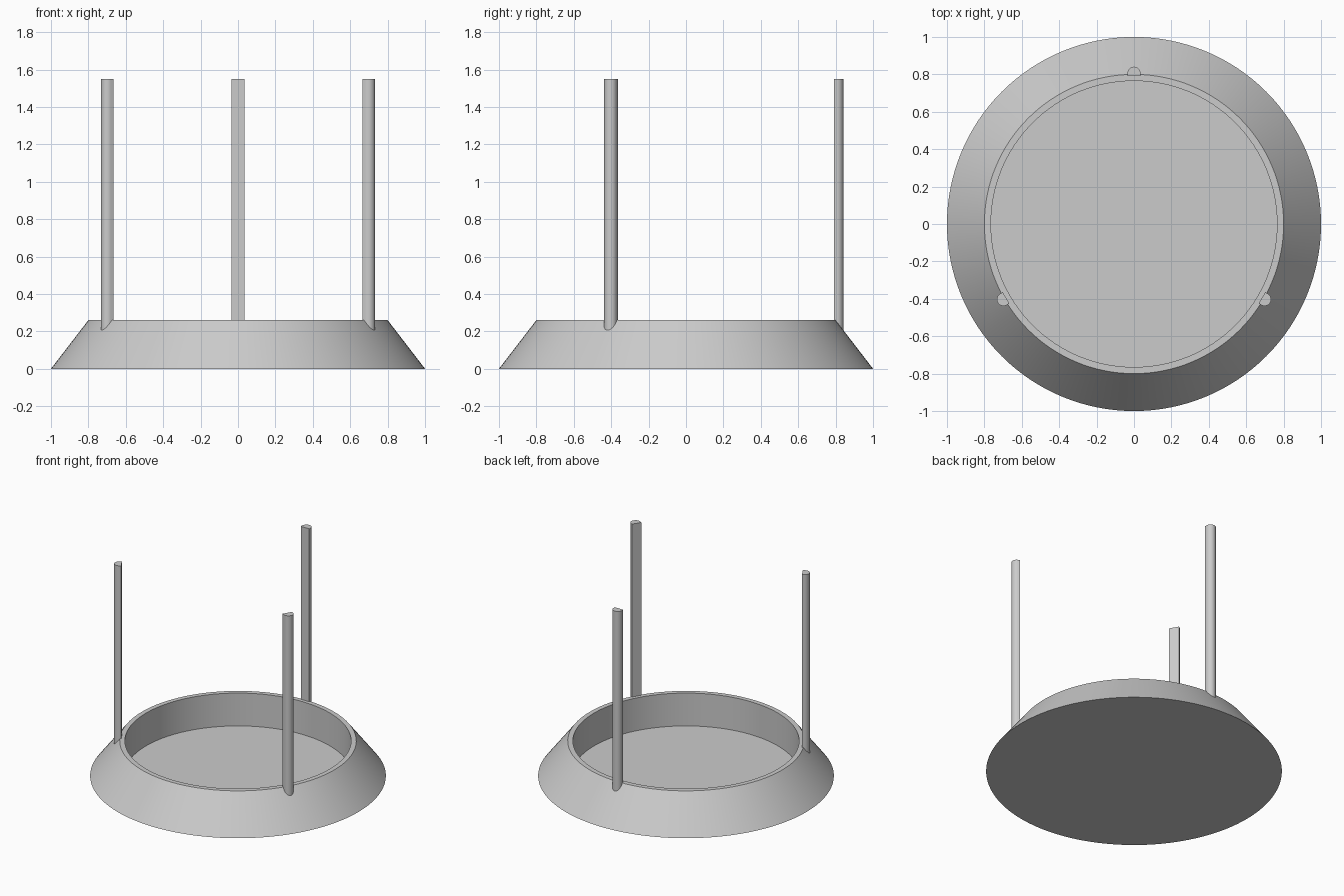
import bpy, bmesh, math

if "Cube" in bpy.data.objects:
    bpy.data.objects.remove(bpy.data.objects["Cube"], do_unlink=True)

grey = bpy.data.materials.new("plain grey")
grey.use_nodes = True
COLOUR = (0.6, 0.6, 0.6, 1)
grey.diffuse_color = COLOUR
grey.node_tree.nodes["Principled BSDF"].inputs["Base Color"].default_value = COLOUR


def finish(name, bm):
    bmesh.ops.recalc_face_normals(bm, faces=bm.faces)
    mesh = bpy.data.meshes.new(name)
    bm.to_mesh(mesh)
    bm.free()
    mesh.materials.append(grey)
    obj = bpy.data.objects.new(name, mesh)
    bpy.context.collection.objects.link(obj)
    bpy.ops.object.select_all(action="DESELECT")
    bpy.context.view_layer.objects.active = obj
    obj.select_set(True)
    bpy.ops.object.shade_smooth_by_angle(angle=math.radians(30))
    return obj


# Round tray: sloped outside, narrow flat rim, straight inner wall, thin floor
SIDES = 128
profile = [(1.0, 0), (0.8, 0.26), (0.765, 0.26), (0.765, 0.015)]
bm = bmesh.new()
rings = []
for radius, z in profile:
    rings.append([bm.verts.new((radius * math.cos(math.tau * i / SIDES),
                                radius * math.sin(math.tau * i / SIDES), z))
                  for i in range(SIDES)])
for low, high in zip(rings, rings[1:]):
    for i in range(SIDES):
        j = (i + 1) % SIDES
        bm.faces.new((low[i], low[j], high[j], high[i]))
bm.faces.new(rings[0])
bm.faces.new(rings[-1])
finish("tray_base", bm)


# Upright posts: flat towards the centre, rounded outside, sunk into the wall
def post(name, angle):
    half, inner, centre, steps = 0.035, 0.79, 0.806, 20
    outline = [(inner, half), (inner, -half)]
    for k in range(steps + 1):
        a = math.pi * (k / steps - 0.5)
        outline.append((centre + half * math.cos(a), half * math.sin(a)))
    bm = bmesh.new()
    face = bm.faces.new([bm.verts.new((x, y, 0.15)) for x, y in outline])
    top = bmesh.ops.extrude_face_region(bm, geom=[face])["geom"]
    bmesh.ops.translate(bm, vec=(0, 0, 1.40),
                        verts=[g for g in top if isinstance(g, bmesh.types.BMVert)])
    finish(name, bm).rotation_euler.z = math.radians(angle)


for name, angle in (("back_post", 90), ("front_right_post", 210), ("front_left_post", 330)):
    post(name, angle)
